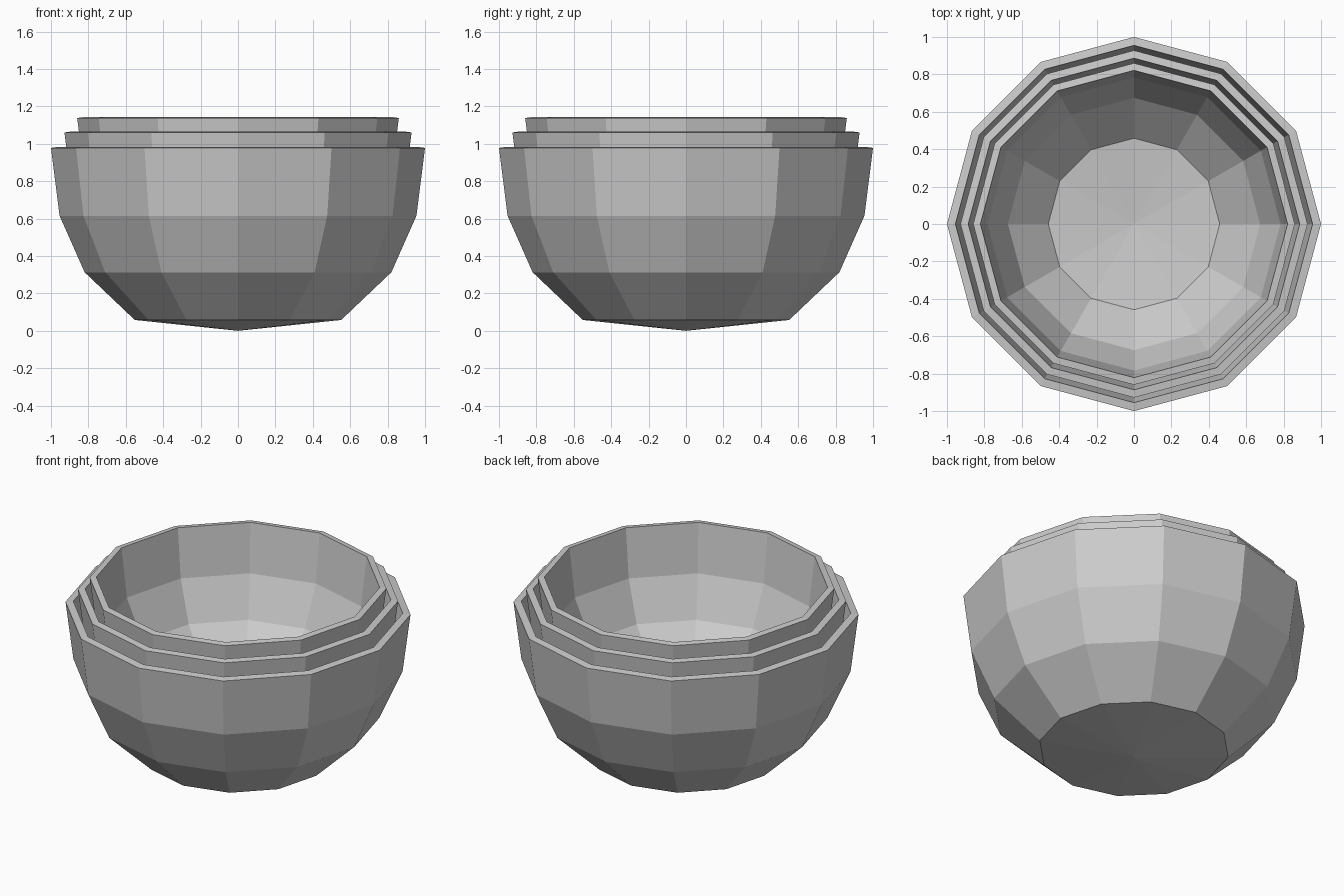
import bpy
import bmesh
from math import cos, sin, tau

if "Cube" in bpy.data.objects:
    bpy.data.objects.remove(bpy.data.objects["Cube"])

SIDES = 12
# (radius, height) of the unit bowl: outer wall from the pole up, then inner wall back down
OUTER = [(0, 0), (0.552, 0.058), (0.82, 0.313), (0.954, 0.615), (1.0, 0.978)]
INNER = [(0.955, 0.984), (0.911, 0.627), (0.784, 0.341), (0.533, 0.102), (0, 0.046)]


def make_bowl(name, scale, rim_z):
    """Lathe the closed profile into a faceted bowl whose rim sits at rim_z."""
    base = rim_z - INNER[0][1] * scale
    bm = bmesh.new()
    rings = []
    for r, z in OUTER + INNER:
        count = SIDES if r else 1
        rings.append([bm.verts.new((r * scale * cos(tau * i / SIDES),
                                    r * scale * sin(tau * i / SIDES),
                                    base + z * scale)) for i in range(count)])
    for a, b in zip(rings, rings[1:]):
        for i in range(SIDES):
            j = (i + 1) % SIDES
            quad = [a[i % len(a)], a[j % len(a)], b[j % len(b)], b[i % len(b)]]
            bm.faces.new(list(dict.fromkeys(quad)))
    bmesh.ops.recalc_face_normals(bm, faces=bm.faces)
    mesh = bpy.data.meshes.new(name)
    bm.to_mesh(mesh)
    bm.free()
    obj = bpy.data.objects.new(name, mesh)
    bpy.context.collection.objects.link(obj)
    return obj


# Three nested bowls, largest outside
make_bowl("large_bowl", 1.0, 0.984)
make_bowl("medium_bowl", 0.928, 1.066)
make_bowl("small_bowl", 0.86, 1.143)
